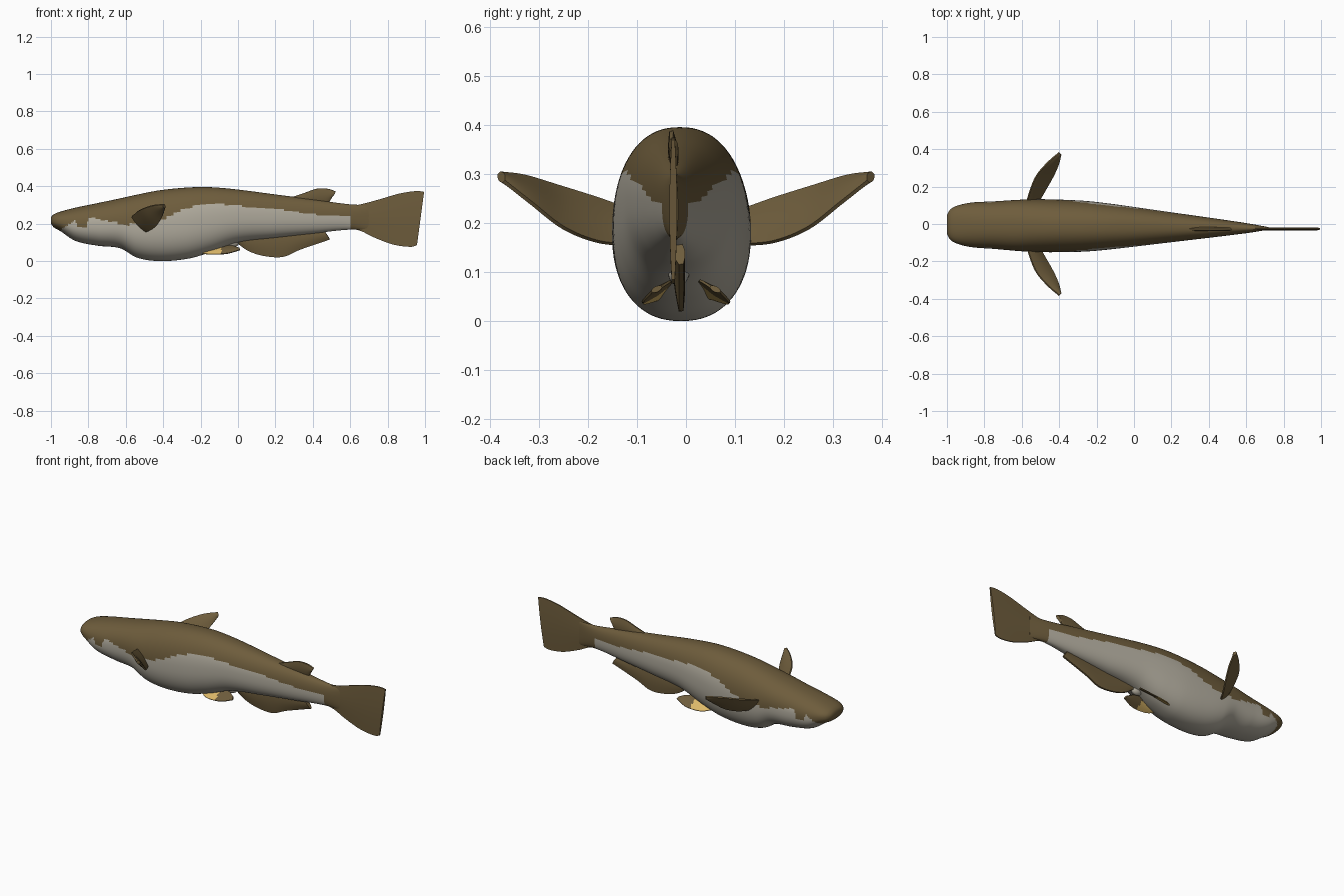
import bpy
import bmesh
import math
from mathutils import Vector

old = bpy.data.objects.get("Cube")
if old:
    bpy.data.objects.remove(old, do_unlink=True)


def make_material(name, colour):
    mat = bpy.data.materials.new(name)
    mat.use_nodes = True
    mat.diffuse_color = (*colour, 1)
    mat.node_tree.nodes["Principled BSDF"].inputs["Base Color"].default_value = (*colour, 1)
    return mat


BROWN = make_material("olive brown skin", (0.155, 0.108, 0.045))
PALE = make_material("pale belly", (0.44, 0.41, 0.34))
YELLOW = make_material("yellow fin", (0.72, 0.48, 0.14))


def find_span(points, t):
    """Index of the row before t, and how far t lies towards the next row."""
    i = 0
    while i < len(points) - 2 and t > points[i + 1][0]:
        i += 1
    u = (t - points[i][0]) / (points[i + 1][0] - points[i][0])
    return i, min(max(u, 0), 1)


def curve_at(points, t):
    """Smoothly interpolate rows (t, a, b, c) by t, giving Vector((a, b, c))."""
    last = len(points) - 1
    i, u = find_span(points, t)
    span = points[i + 1][0] - points[i][0]

    def val(k):
        return Vector(points[k][1:])

    def slope(k):
        a, b = max(k - 1, 0), min(k + 1, last)
        return (val(b) - val(a)) / (points[b][0] - points[a][0])

    return (val(i) * (1 + 2 * u) * (1 - u) ** 2 + slope(i) * span * u * (1 - u) ** 2
            + val(i + 1) * u * u * (3 - 2 * u) - slope(i + 1) * span * u * u * (1 - u))


def finish(name, bm, materials, angle=40):
    bmesh.ops.recalc_face_normals(bm, faces=bm.faces)
    mesh = bpy.data.meshes.new(name)
    bm.to_mesh(mesh)
    bm.free()
    for mat in materials:
        mesh.materials.append(mat)
    obj = bpy.data.objects.new(name, mesh)
    bpy.context.collection.objects.link(obj)
    bpy.ops.object.select_all(action="DESELECT")
    obj.select_set(True)
    bpy.context.view_layer.objects.active = obj
    bpy.ops.object.shade_smooth_by_angle(angle=math.radians(angle))


def skin(bm, loops):
    """Join closed loops of vertices into a capped tube."""
    for a, b in zip(loops, loops[1:]):
        for s in range(len(a)):
            t = (s + 1) % len(a)
            bm.faces.new((a[s], a[t], b[t], b[s]))
    bm.faces.new(loops[0])
    bm.faces.new(loops[-1])


# Body stations: x, top, bottom, half width
STATIONS = [
    (-1, 0.235, 0.2, 0.05), (-0.985, 0.25, 0.18, 0.078), (-0.95, 0.264, 0.16, 0.1),
    (-0.87, 0.285, 0.108, 0.119), (-0.75, 0.31, 0.082, 0.127), (-0.63, 0.335, 0.068, 0.136),
    (-0.54, 0.355, 0.018, 0.141), (-0.42, 0.378, 0, 0.141), (-0.27, 0.393, 0.012, 0.136),
    (-0.15, 0.395, 0.046, 0.125), (0, 0.382, 0.1, 0.106), (0.2, 0.356, 0.125, 0.08),
    (0.4, 0.33, 0.147, 0.054), (0.6, 0.303, 0.168, 0.027), (0.72, 0.3, 0.16, 0.007),
]
# Height of the skin colour boundary along the body
BOUNDARY = [
    (-1, 0.1), (-0.95, 0.165), (-0.9, 0.2), (-0.87, 0.225), (-0.86, 0.18), (-0.81, 0.18),
    (-0.8, 0.235), (-0.7, 0.215), (-0.6, 0.195), (-0.5, 0.195), (-0.4, 0.22), (-0.3, 0.275),
    (-0.2, 0.302), (-0.1, 0.305), (0, 0.295), (0.2, 0.28), (0.4, 0.25), (0.6, 0.237), (0.61, 0),
]


def is_belly(p):
    i, u = find_span(BOUNDARY, p.x)
    return p.z < BOUNDARY[i][1] * (1 - u) + BOUNDARY[i + 1][1] * u


def build_body(rings=150, sides=80, power=2.3):
    bm = bmesh.new()
    loops = []
    for r in range(rings + 1):
        f = r / rings
        # closer rings near the snout
        x = -1 + 1.72 * (f - 0.12 * math.sin(math.pi * f) * (1 - f))
        top, bottom, width = curve_at(STATIONS, x)
        middle = bottom + 0.48 * (top - bottom)
        loop = []
        for s in range(sides):
            a = math.tau * s / sides
            c, n = math.cos(a), math.sin(a)
            y = -0.015 - 0.012 * x + width * math.copysign(abs(c) ** (2 / power), c)
            reach = top - middle if n > 0 else bottom - middle
            z = middle + reach * abs(n) ** (2 / power)
            loop.append(bm.verts.new((x, y, max(z, 0))))
        loops.append(loop)
    skin(bm, loops)
    for face in bm.faces:
        face.material_index = int(is_belly(face.calc_center_median()))
    finish("body", bm, [BROWN, PALE], 60)


def build_fin(name, edge_a, edge_b, thickness, materials=(BROWN,), rule=None, mirror=False, steps=24, cols=8):
    """Lens-shaped blade stretched between two edges of (x, y, z) points."""
    bm = bmesh.new()
    row_a, row_b = [[(i / (len(e) - 1), *p) for i, p in enumerate(e)] for e in (edge_a, edge_b)]
    flip = -1 if mirror else 1
    loops = []
    for i in range(steps + 1):
        f = i / steps
        a, b = curve_at(row_a, f), curve_at(row_b, f)
        ahead, behind = min(f + 0.01, 1), max(f - 0.01, 0)
        along = (curve_at(row_a, ahead) + curve_at(row_b, ahead)
                 - curve_at(row_a, behind) - curve_at(row_b, behind))
        normal = along.cross(b - a).normalized()
        loop = []
        for side in (1, -1):
            for j in range(cols + 1):
                u = j / cols if side > 0 else 1 - j / cols
                half = thickness * (0.2 + 0.3 * math.sin(math.pi * u))
                p = a.lerp(b, u) + normal * half * side
                loop.append(bm.verts.new((p.x, p.y * flip, p.z)))
        loops.append(loop)
    skin(bm, loops)
    if rule:
        for face in bm.faces:
            face.material_index = int(rule(face.calc_center_median()))
    finish(name, bm, materials)


def flat(y, *points):
    return [(x, y, z) for x, z in points]


build_body()

# Fins on the centre line
build_fin("tail_fin",
          flat(-0.026, (0.56, 0.29), (0.65, 0.302), (0.75, 0.328), (0.86, 0.36), (0.95, 0.374), (0.995, 0.37)),
          flat(-0.026, (0.56, 0.18), (0.65, 0.163), (0.73, 0.125), (0.83, 0.088), (0.92, 0.076), (0.957, 0.085)),
          0.016)
build_fin("back_fin",
          flat(-0.03, (0.29, 0.342), (0.35, 0.362), (0.42, 0.386), (0.48, 0.386), (0.522, 0.372)),
          flat(-0.022, (0.31, 0.3), (0.37, 0.3), (0.43, 0.3), (0.48, 0.31), (0.505, 0.345)),
          0.02)
build_fin("lower_fin",
          flat(-0.018, (0, 0.13), (0.06, 0.15), (0.15, 0.16), (0.25, 0.17), (0.35, 0.17), (0.46, 0.165)),
          flat(-0.01, (0, 0.092), (0.06, 0.052), (0.14, 0.027), (0.24, 0.022), (0.33, 0.06), (0.492, 0.116)),
          0.024)

# Paired side and belly fins
for label, mirrored in (("left", False), ("right", True)):
    build_fin(label + "_side_fin",
              [(-0.575, 0.11, 0.225), (-0.555, 0.18, 0.25), (-0.52, 0.26, 0.275),
               (-0.46, 0.33, 0.296), (-0.4, 0.382, 0.303)],
              [(-0.515, 0.11, 0.155), (-0.475, 0.18, 0.162), (-0.435, 0.25, 0.19),
               (-0.405, 0.315, 0.24), (-0.39, 0.372, 0.285)],
              0.02, mirror=mirrored)
    build_fin(label + "_belly_fin",
              [(-0.22, 0.02, 0.06), (-0.12, 0.025, 0.078), (-0.04, 0.03, 0.082), (0.005, 0.05, 0.07)],
              [(-0.21, 0.05, 0.046), (-0.15, 0.083, 0.036), (-0.06, 0.088, 0.04), (0.012, 0.07, 0.06)],
              0.012, (BROWN, YELLOW), lambda p: p.x < -0.09, mirrored)

# Small bump behind the belly fins
bump = bmesh.new()
bmesh.ops.create_uvsphere(bump, u_segments=20, v_segments=12, radius=1)
for v in bump.verts:
    v.co = (v.co.x * 0.035 - 0.03, v.co.y * 0.022 - 0.015, v.co.z * 0.028 + 0.1)
finish("vent_bump", bump, [PALE])
